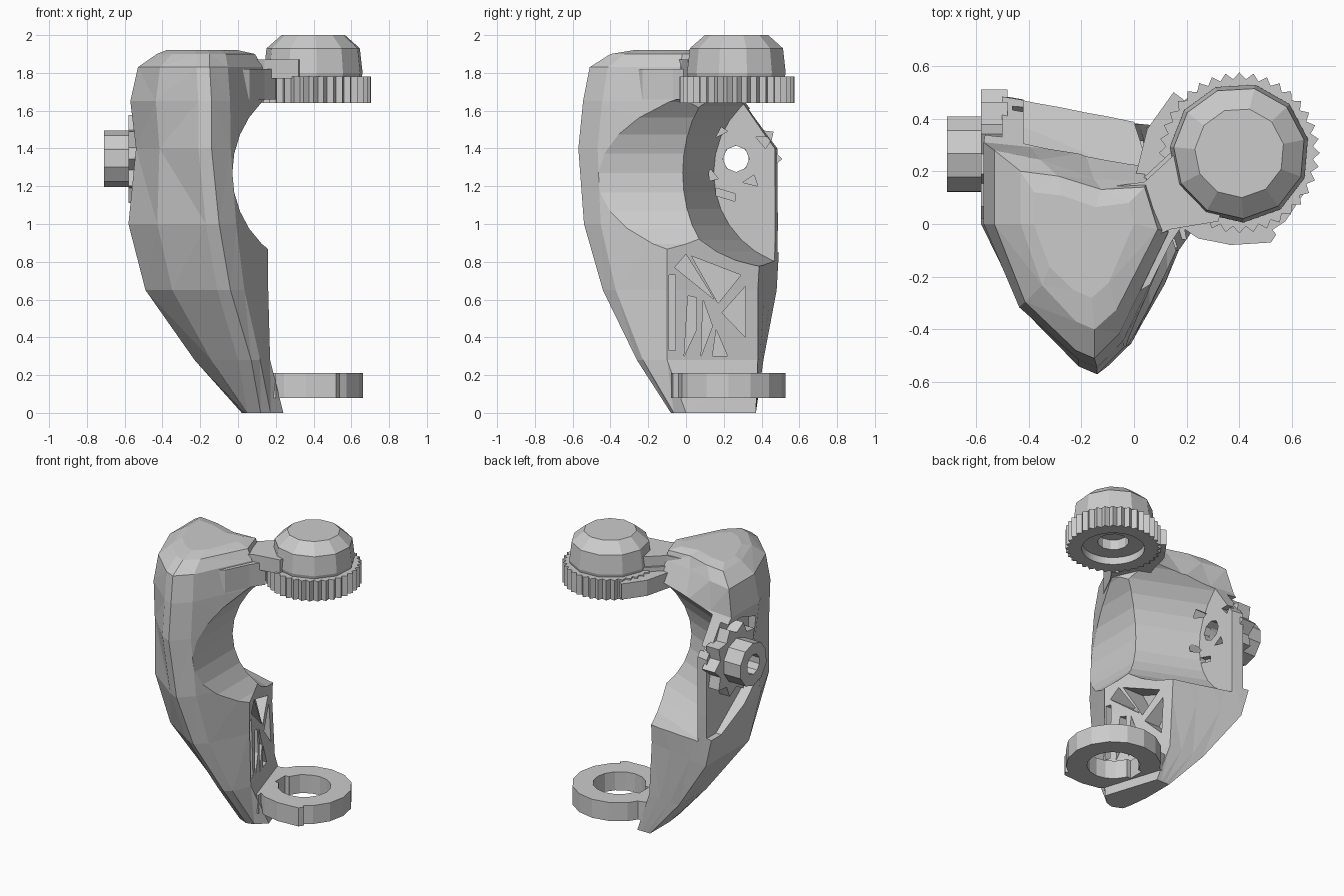
import bpy, bmesh
from math import sin, cos, pi

if "Cube" in bpy.data.objects:
    bpy.data.objects.remove(bpy.data.objects["Cube"])


def loft(name, rings, closed=False):
    """Skin equal-sized 3D loops; cap the ends, or join last to first."""
    bm = bmesh.new()
    loops = [[bm.verts.new(p) for p in r] for r in rings]
    n = len(loops[0])
    pairs = list(zip(loops, loops[1:]))
    if closed:
        pairs.append((loops[-1], loops[0]))
    for a, b in pairs:
        for i in range(n):
            j = (i + 1) % n
            bm.faces.new((a[i], a[j], b[j], b[i]))
    if not closed:
        bm.faces.new(loops[0][::-1])
        bm.faces.new(loops[-1])
    bmesh.ops.recalc_face_normals(bm, faces=bm.faces[:])
    bmesh.ops.triangulate(bm, faces=[f for f in bm.faces if len(f.verts) > 3])
    me = bpy.data.meshes.new(name)
    bm.to_mesh(me)
    bm.free()
    ob = bpy.data.objects.new(name, me)
    bpy.context.collection.objects.link(ob)
    return ob


def place(pts, h, axis):
    m = {'z': lambda a, b: (a, b, h), 'x': lambda a, b: (h, a, b), 'y': lambda a, b: (a, h, b)}[axis]
    return [m(a, b) for a, b in pts]


def circle(c, r, n, r2=None, start=0.0):
    """Points around a centre; r2 alternates the radius to form teeth."""
    return [(c[0] + (r2 if r2 and i % 2 else r) * cos(start + 2 * pi * i / n),
             c[1] + (r2 if r2 and i % 2 else r) * sin(start + 2 * pi * i / n)) for i in range(n)]


def prism(name, pts, lo, hi, axis='z'):
    return loft(name, [place(pts, lo, axis), place(pts, hi, axis)])


def tube(name, outer, inner, lo, hi, axis='z'):
    return loft(name, [place(outer, lo, axis), place(outer, hi, axis),
                       place(inner, hi, axis), place(inner, lo, axis)], True)


def cut(ob, cutter):
    cutter.hide_render = True
    m = ob.modifiers.new("cut", 'BOOLEAN')
    m.operation, m.solver, m.object = 'DIFFERENCE', 'EXACT', cutter
    bpy.context.view_layer.objects.active = ob
    bpy.ops.object.modifier_apply(modifier=m.name)
    bpy.data.objects.remove(cutter)


# Shell body: z, left x/y, ridge x/y, right x/y, back-right x/y, back-left y
sections = [
    (0.00, 0.02, 0.15, 0.12, -0.08, 0.24, 0.00, 0.12, 0.37, 0.37),
    (0.28, -0.23, 0.10, 0.07, -0.26, 0.17, -0.10, 0.02, 0.38, 0.41),
    (0.65, -0.49, 0.00, -0.04, -0.44, 0.16, -0.10, 0.00, 0.38, 0.48),
    (1.00, -0.58, 0.00, -0.10, -0.54, 0.16, -0.10, 0.00, 0.40, 0.50),
    (1.40, -0.54, 0.00, -0.14, -0.57, 0.16, -0.06, 0.00, 0.40, 0.49),
    (1.65, -0.57, 0.00, -0.14, -0.545, 0.15, -0.04, 0.02, 0.25, 0.31),
    (1.83, -0.53, 0.00, -0.15, -0.51, 0.13, -0.03, 0.05, 0.16, 0.28),
    (1.90, -0.43, 0.00, -0.15, -0.40, 0.09, -0.02, 0.04, 0.14, 0.20),
    (1.92, -0.38, 0.00, -0.16, -0.28, 0.00, 0.00, -0.02, 0.08, 0.12)]
rings = []
for z, xl, yl, xf, yf, xr, yr, xb, yb, ya in sections:
    dx, dy = xf - xl, yf - yl
    notch = 0.03 if z > 1.7 else 0.0
    rings.append([(xl, ya, z), (xl, yl, z),
                  (xl + dx * .36 - .02, yl + dy * .58, z),
                  (xf - .07, yf + .03, z), (xf, yf, z),
                  (xf + (xr - xf) * .27 + .02, yf + (yr - yf) * .2, z),
                  (xr, yr, z), (xb, yb, z),
                  (xl * .35 + xb * .65, yb * .65 + ya * .35 - notch, z),
                  (xl * .7 + xb * .3, yb * .3 + ya * .7, z)])
body = loft("shell_body", rings)

# Front scoop, then the deeper sheared hollow that leaves the left wall
cut(body, prism("scoop", circle((0.5, 1.27), 0.53, 32), -1, 1, 'y'))
cut(body, loft("hollow", [place(circle((0.47 - 0.42 * x, 1.27), 0.5, 32), x, 'x')
                          for x in (0.8, -0.42)]))

# Hub recess on the left side and hole through it
hub = (0.265, 1.345)
cut(body, prism("recess", [(.02, 1.12), (.02, 1.55), (.18, 1.61), (.6, 1.61), (.6, .85), (.38, .85)],
                -0.8, -0.5, 'x'))
cut(body, prism("bore", circle(hub, 0.07, 8), -0.8, -0.3, 'x'))

# Slits around the hub, seen from inside
for pts in ([(.37, 1.46), (.46, 1.46), (.42, 1.40)],
            [(.30, 1.22), (.38, 1.20), (.36, 1.26)],
            [(.14, 1.45), (.22, 1.49), (.16, 1.53)],
            [(.09, 1.22), (.17, 1.24), (.13, 1.29)],
            [(.16, 1.15), (.26, 1.12), (.26, 1.16), (.16, 1.19)]):
    cut(body, prism("slit", pts, -0.46, -0.36, 'x'))

# Triangular lattice pockets in the lower inner face
for pts in ([(-.06, .77), (.0, .84), (.15, .60)],
            [(.03, .83), (.29, .73), (.17, .58)],
            [(.315, .67), (.315, .40), (.19, .53)],
            [(.01, .62), (.055, .61), (.055, .44), (-.01, .30)],
            [(-.09, .73), (-.055, .73), (-.055, .33), (-.09, .33)],
            [(.09, .60), (.14, .46), (.08, .30)],
            [(.16, .44), (.22, .30), (.14, .30)]):
    cut(body, prism("pocket", pts, -0.05, 0.4, 'x'))

# Hub on the left side
tube("hub_shaft", circle(hub, 0.15, 10, start=.3), circle(hub, 0.07, 10, start=.3), -0.71, -0.46, 'x')
tube("hub_collar", circle(hub, 0.245, 20, 0.19), circle(hub, 0.14, 20), -0.58, -0.48, 'x')

# Neck and brackets joining body and knob
prism("knob_neck", [(-.1, .14), (.04, .16), (.16, .27), (.4, .3), (.32, .01), (.14, -.02), (-.05, -.1)], 1.77, 1.87)
prism("neck_underside", [(-.1, .15), (.03, .17), (.17, .3), (.2, .15), (.14, .0), (-.05, -.1)], 1.66, 1.80)
prism("back_bracket", [(.0, .16), (.05, .36), (.15, .5), (.19, .47), (.2, .2)], 1.66, 1.77)
prism("front_bracket", [(-.02, -.28), (.06, -.23), (.14, -.07), (.2, .02), (.0, .05)], 1.66, 1.82)

# Toothed knob: dome, cog rim and inner plate
top = (0.4, 0.27)
loft("knob_dome", [place(circle(top, r, 11, start=.2), z, 'z') for z, r in
                   ((1.76, .255), (1.80, .265), (1.93, .25), (2.0, .17))])
tube("knob_cog", circle(top, 0.305, 72, 0.28), circle(top, 0.2, 72), 1.64, 1.78)
tube("knob_plate", circle(top, 0.22, 12), circle(top, 0.1, 12), 1.69, 1.76)

# Lower ring with a keyed hole and a stepped tab
low = (0.36, 0.225)
ring = tube("lower_ring", circle(low, 0.303, 16), circle(low, 0.17, 16), 0.08, 0.21)
cut(ring, prism("key", [(.16, .17), (.4, .17), (.4, .28), (.16, .28)], 0, 0.3))
prism("ring_tab", [(.36, -.08), (.52, -.07), (.54, -.04), (.48, .03), (.36, .0)], 0.08, 0.21)
prism("ring_mount", [(.05, -.05), (.2, -.06), (.17, .1), (.17, .4), (.03, .36)], 0.08, 0.21)
